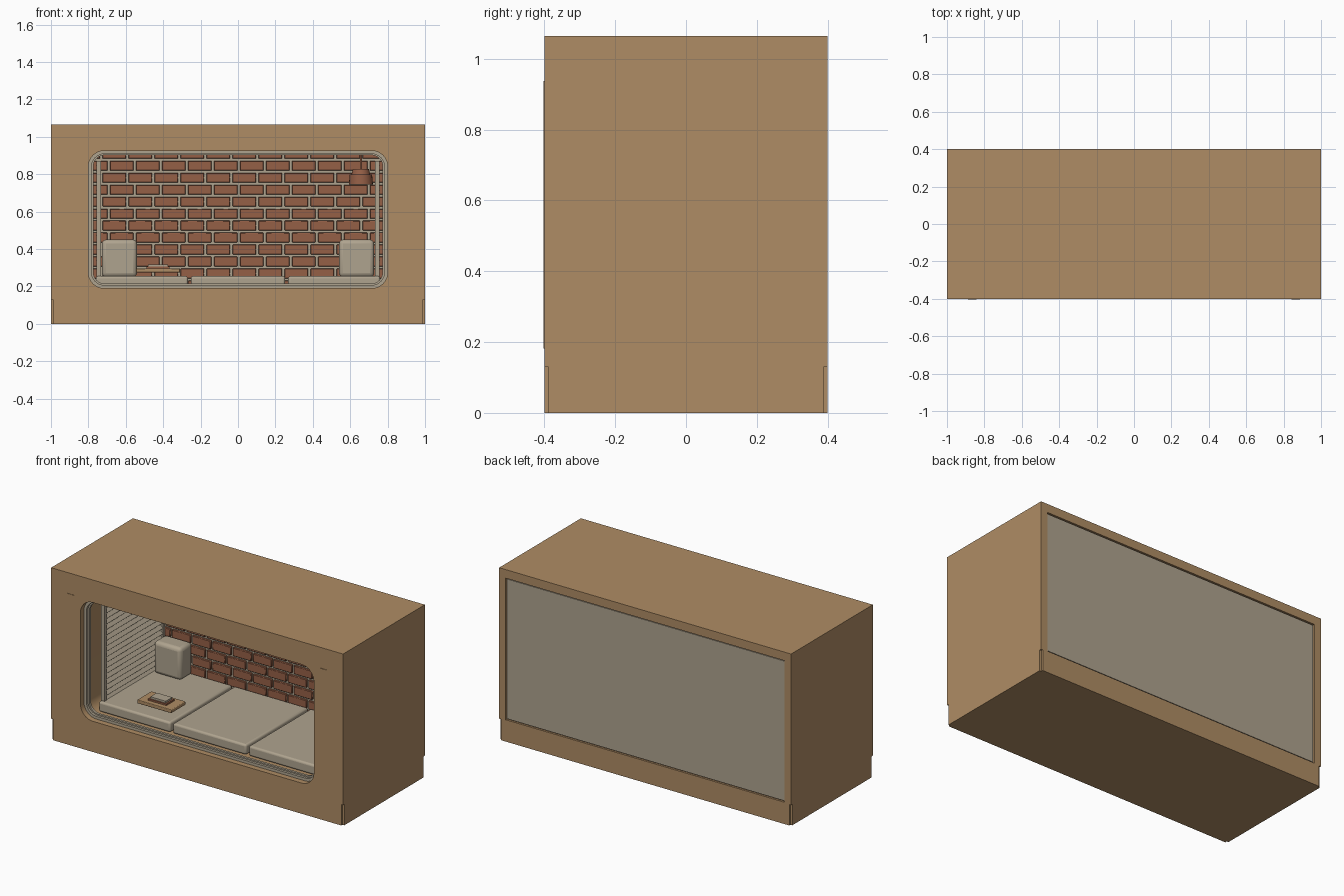
import bpy, bmesh, math
from mathutils import Matrix, Vector

if "Cube" in bpy.data.objects:
    bpy.data.objects.remove(bpy.data.objects["Cube"])


def material(name, r, g, b):
    m = bpy.data.materials.new(name)
    m.diffuse_color = (r, g, b, 1)
    m.use_nodes = True
    m.node_tree.nodes["Principled BSDF"].inputs["Base Color"].default_value = m.diffuse_color
    return m


WOOD = material("warm wood", 0.43, 0.265, 0.128)
GREY = material("grey linen", 0.43, 0.37, 0.275)
BRICK = material("red brick", 0.30, 0.115, 0.062)


def finish(bm, name, mat, bevel=0, segs=3):
    me = bpy.data.meshes.new(name)
    bmesh.ops.recalc_face_normals(bm, faces=bm.faces)
    bm.to_mesh(me)
    bm.free()
    ob = bpy.data.objects.new(name, me)
    bpy.context.collection.objects.link(ob)
    me.materials.append(mat)
    if bevel:
        mod = ob.modifiers.new("soft edges", 'BEVEL')
        mod.width, mod.segments = bevel, segs
    return ob


def add_box(bm, x0, x1, y0, y1, z0, z1, tilt=0):
    mid = Vector(((x0 + x1) / 2, (y0 + y1) / 2, (z0 + z1) / 2))
    mat = (Matrix.Translation(mid) @ Matrix.Rotation(tilt, 4, 'Y')
           @ Matrix.Diagonal((x1 - x0, y1 - y0, z1 - z0, 1)))
    bmesh.ops.create_cube(bm, size=1, matrix=mat)


def box(name, mat, *dims, bevel=0):
    bm = bmesh.new()
    add_box(bm, *dims)
    return finish(bm, name, mat, bevel)


def rounded(hx, z0, z1, r, n=8):
    # rounded rectangle outline in the xz plane
    pts = []
    for cx, cz, a in ((hx - r, z1 - r, 0), (-hx + r, z1 - r, 90),
                      (-hx + r, z0 + r, 180), (hx - r, z0 + r, 270)):
        for i in range(n + 1):
            t = math.radians(a + 90 * i / n)
            pts.append((cx + r * math.cos(t), cz + r * math.sin(t)))
    return pts


def rect(hx, z0, z1):
    return [(-hx, z0), (hx, z0), (hx, z1), (-hx, z1)]


def plate(name, mat, y0, y1, *outlines):
    # extruded outline with optional hole, standing in the xz plane
    cu = bpy.data.curves.new(name, 'CURVE')
    cu.dimensions, cu.fill_mode = '2D', 'BOTH'
    cu.extrude = (y1 - y0) / 2
    for pts in outlines:
        sp = cu.splines.new('POLY')
        sp.points.add(len(pts) - 1)
        for p, (x, z) in zip(sp.points, pts):
            p.co = (x, z, 0, 1)
        sp.use_cyclic_u = True
    tmp = bpy.data.objects.new(name + "_curve", cu)
    bpy.context.collection.objects.link(tmp)
    me = bpy.data.meshes.new_from_object(
        tmp.evaluated_get(bpy.context.evaluated_depsgraph_get()))
    bpy.data.objects.remove(tmp)
    bm = bmesh.new()
    bm.from_mesh(me)
    bmesh.ops.remove_doubles(bm, verts=bm.verts, dist=1e-5)
    bm.transform(Matrix.Translation((0, (y0 + y1) / 2, 0))
                 @ Matrix.Rotation(math.pi / 2, 4, 'X'))
    bpy.data.meshes.remove(me)
    ob = finish(bm, name, mat)
    ob.data.materials.clear()
    ob.data.materials.append(mat)
    return ob


# wooden casing: main tunnel, front fascia and back frame with notched feet
H = 1.065
window = rounded(0.8, 0.19, 0.925, 0.085)
notched = [(-0.988, 0), (0.988, 0), (0.988, 0.13), (1, 0.13),
           (1, H), (-1, H), (-1, 0.13), (-0.988, 0.13)]
plate("casing", WOOD, -0.388, 0.388, rect(1, 0, H), window)
plate("front_fascia", WOOD, -0.4, -0.388, notched, window)
plate("back_frame", WOOD, 0.388, 0.4, notched, rect(0.955, 0.135, 1.012))
box("back_panel", GREY, -0.95, 0.95, 0.388, 0.395, 0.141, 1.006)

# slim strips on the front
for s, side in ((-1, "left"), (1, "right")):
    box(side + "_front_strip", WOOD, *sorted((s * 0.842, s * 0.887)),
        -0.403, -0.4, 0.182, 0.937)

# stepped window trim
plate("outer_trim", GREY, -0.365, -0.35, window, rounded(0.783, 0.207, 0.908, 0.068))
plate("inner_trim", GREY, -0.35, -0.335, window, rounded(0.773, 0.215, 0.902, 0.06))

# brick wall: mortar sheet and running-bond bricks
box("mortar", GREY, -0.8, 0.8, 0.345, 0.385, 0.19, 0.925)
bm = bmesh.new()
pitch, row_h = 0.139, 0.064
for row in range(-1, 11):
    z = 0.845 - row * row_h
    start = -0.8 - (pitch / 2 if row % 2 else 0.03)
    for i in range(13):
        x0 = max(start + i * pitch + 0.006, -0.798)
        x1 = min(start + (i + 1) * pitch - 0.006, 0.798)
        if x1 - x0 > 0.01:
            add_box(bm, x0, x1, 0.33, 0.346, z - 0.026, min(z + 0.026, 0.92))
finish(bm, "bricks", BRICK, 0.003, 1)

# three seat cushions
for name, x0, x1 in (("left", -0.76, -0.268), ("middle", -0.252, 0.252),
                     ("right", 0.268, 0.76)):
    box(name + "_cushion", GREY, x0, x1, -0.28, 0.328, 0.192, 0.255, bevel=0.012)

# pillows in the back corners and louvred side shutters
for s, side in ((-1, "left"), (1, "right")):
    box(side + "_pillow", GREY, *sorted((s * 0.54, s * 0.728)),
        0.21, 0.328, 0.25, 0.45, bevel=0.022)
    bm = bmesh.new()
    for y in (-0.26, 0.312):
        add_box(bm, *sorted((s * 0.732, s * 0.757)), y, y + 0.02, 0.225, 0.87)
    for z in (0.225, 0.85):
        add_box(bm, *sorted((s * 0.735, s * 0.755)), -0.25, 0.32, z, z + 0.02)
    finish(bm, side + "_shutter_frame", GREY)
    bm = bmesh.new()
    for i in range(18):
        z = 0.26 + i * 0.034
        add_box(bm, s * 0.745 - 0.016, s * 0.745 + 0.016, -0.24, 0.315,
                z - 0.003, z + 0.003, s * math.radians(-45))
    finish(bm, side + "_shutter_slats", GREY)

# serving tray with a book
box("tray", WOOD, -0.545, -0.31, -0.21, -0.07, 0.274, 0.296, bevel=0.004)
box("book_cover", BRICK, -0.49, -0.365, -0.18, -0.1, 0.296, 0.306)
box("book_pages", GREY, -0.48, -0.375, -0.172, -0.108, 0.306, 0.318)

# hanging lamp: stepped shade and cord
bm = bmesh.new()
for r0, r1, z0, z1 in ((0.064, 0.06, 0.745, 0.798), (0.05, 0.043, 0.798, 0.828),
                       (0.006, 0.006, 0.828, 0.925)):
    bmesh.ops.create_cone(bm, cap_ends=True, segments=24, radius1=r0, radius2=r1,
                          depth=z1 - z0,
                          matrix=Matrix.Translation((0.657, 0.15, (z0 + z1) / 2)))
finish(bm, "hanging_lamp", BRICK)

# smooth the rounded parts, keep hard edges
for ob in bpy.context.scene.objects:
    ob.select_set(True)
    bpy.context.view_layer.objects.active = ob
bpy.ops.object.shade_smooth_by_angle(angle=math.radians(30))
